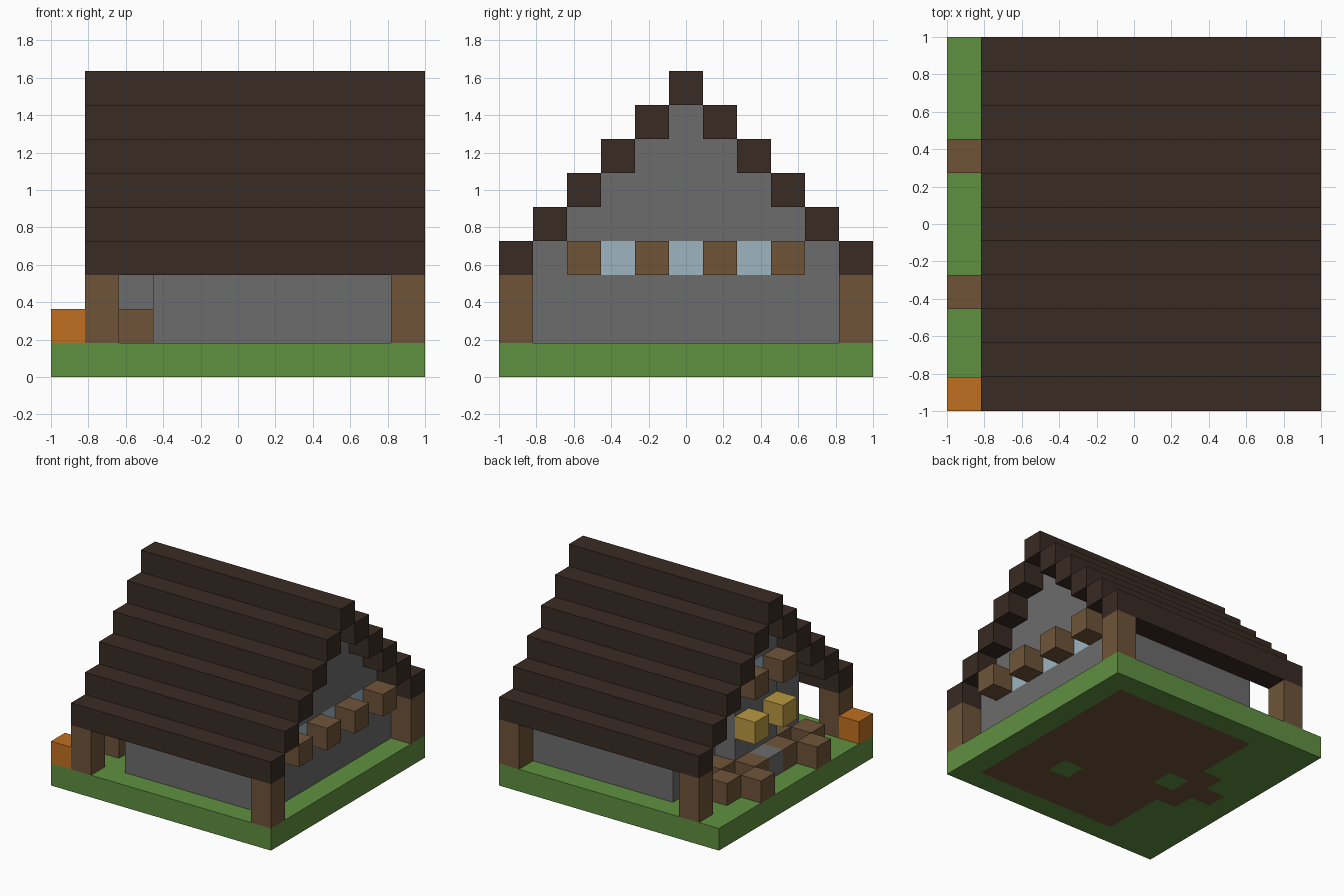
import bpy
import bmesh
import math
from mathutils import Vector

cube = bpy.data.objects.get("Cube")
if cube:
    bpy.data.objects.remove(cube, do_unlink=True)

N = 11            # blocks along the base
U = 2 / N         # block size


def material(name, rgb):
    lin = [((c / 255 + 0.055) / 1.055) ** 2.4 for c in rgb] + [1]
    m = bpy.data.materials.new(name)
    m.use_nodes = True
    m.diffuse_color = lin
    bsdf = m.node_tree.nodes["Principled BSDF"]
    bsdf.inputs["Base Color"].default_value = lin
    bsdf.inputs["Roughness"].default_value = 0.9
    return m


grass = material("grass green", (95, 144, 64))
wood = material("wood brown", (110, 84, 57))
dark = material("dark roof brown", (57, 43, 35))
stone = material("stone grey", (108, 108, 108))
glass = material("window blue", (157, 181, 192))
orange = material("pumpkin orange", (192, 112, 32))
gold = material("lantern gold", (184, 152, 64))


def cells(xs, ys, zs):
    return {(x, y, z) for x in xs for y in ys for z in zs}


def blocks(name, solid, mat, accent=None, accent_cells=()):
    """Skin a set of grid blocks with outer faces only, then merge flat areas."""
    bm = bmesh.new()
    for c in sorted(solid):
        for axis in range(3):
            for side in (-1, 1):
                n = list(c)
                n[axis] += side
                if tuple(n) in solid:
                    continue
                quad = []
                for a, b in ((0, 0), (1, 0), (1, 1), (0, 1)):
                    p = Vector(c)
                    p[axis] += side > 0
                    p[(axis + 1) % 3] += a
                    p[(axis + 2) % 3] += b
                    quad.append(bm.verts.new((p.x * U - 1, p.y * U - 1, p.z * U)))
                if side < 0:
                    quad.reverse()
                bm.faces.new(quad).material_index = int(c in accent_cells)
    bmesh.ops.remove_doubles(bm, verts=bm.verts[:], dist=U / 100)
    bmesh.ops.dissolve_limit(bm, angle_limit=math.radians(1), verts=bm.verts[:],
                             edges=bm.edges[:], delimit={'MATERIAL'})
    me = bpy.data.meshes.new(name)
    bm.to_mesh(me)
    bm.free()
    me.materials.append(mat)
    if accent:
        me.materials.append(accent)
    ob = bpy.data.objects.new(name, me)
    bpy.context.collection.objects.link(ob)
    return ob


MID = N // 2      # ridge row
LAST = N - 1
BACK, FRONT = 3, 9    # x rows of the two gable walls

# Ground slab with the wooden floor and porch set into it
floor = cells(range(BACK, FRONT + 1), range(1, LAST), [0])
floor |= cells([2], range(4, 7), [0]) | {(1, MID, 0)}
floor -= {(7, 3, 0), (3, MID, 0)}
blocks("ground", cells(range(N), range(N), [0]), grass, wood, floor)

# Roof: stepped beams rising to the ridge
for step in range(MID + 1):
    for side, y in {"front": step, "back": LAST - step}.items():
        if step == MID and side == "back":
            continue
        name = "roof_ridge" if step == MID else f"roof_beam_{side}_{step + 1}"
        blocks(name, cells(range(1, N), [y], [3 + step]), dark)

# Corner posts
for x, xn in ((1, "right"), (LAST, "left")):
    for y, yn in ((0, "front"), (LAST, "back")):
        blocks(f"post_{yn}_{xn}", cells([x], [y], (1, 2)), wood)


def gable(x):
    wall = cells([x], range(1, LAST), (1, 2))
    for z in range(3, 8):
        wall |= cells([x], range(z - 2, N + 2 - z), [z])
    return wall


# House walls, windows and the porch bay
windows = cells([FRONT], (3, 5, 7), [3]) | {(2, MID, 5)}
house = gable(BACK) | gable(FRONT)
house |= cells(range(BACK, FRONT + 1), (1, LAST - 1), (1, 2, 3))
house |= cells([2], range(4, 7), range(1, 7)) | {(2, MID, 7)}
blocks("house_walls", house, stone, glass, windows)

# Wooden window surrounds
for y in (2, 4, 6, 8):
    blocks(f"window_block_{y}", {(LAST, y, 3)}, wood)

# Porch: step, lanterns, upper window blocks and planters, mirrored about the door
blocks("door_step", {(1, MID, 1)}, stone)
for s, side in ((-1, "front"), (1, "back")):
    blocks(f"lantern_{side}", {(1, MID + s, 3)}, gold)
    blocks(f"upper_window_block_{side}", {(1, MID + s, 5)}, wood)
    y = MID + 2 * s
    ring = {"outer": (0, y, 1), "inner": (2, y, 1),
            "near": (1, y - s, 1), "far": (1, y + s, 1)}
    for part, c in ring.items():
        blocks(f"planter_{side}_{part}", {c}, wood)

# Pumpkin at the corner
blocks("pumpkin", {(0, 0, 1)}, orange)
